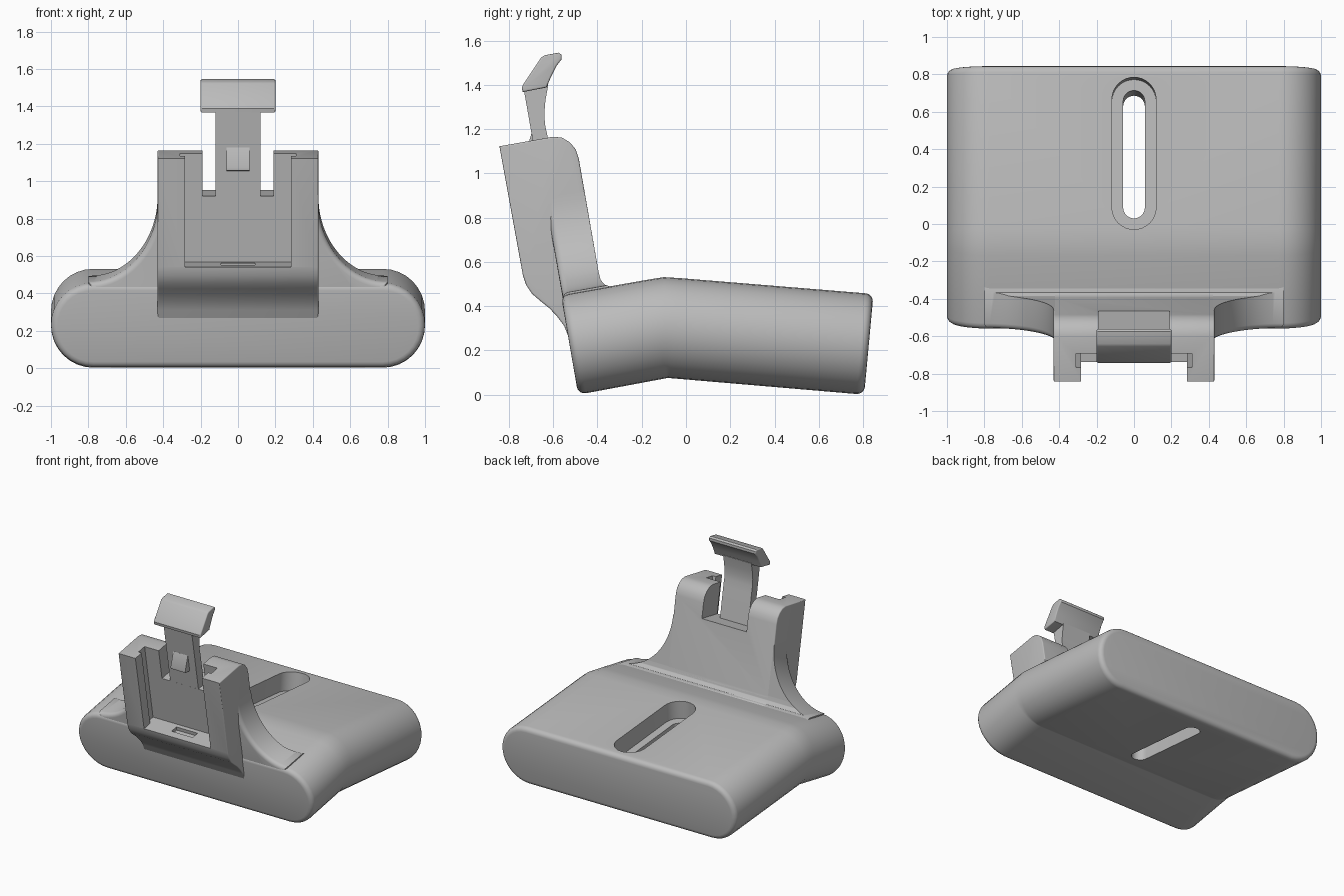
import bpy, bmesh, math
from mathutils import Vector

cube = bpy.data.objects.get("Cube")
if cube:
    bpy.data.objects.remove(cube, do_unlink=True)

grey = bpy.data.materials.new("light grey plastic")
grey.use_nodes = True
COLOUR = (0.5, 0.5, 0.5, 1)
grey.diffuse_color = COLOUR
grey.node_tree.nodes["Principled BSDF"].inputs["Base Color"].default_value = COLOUR

X, Y, Z = Vector((1, 0, 0)), Vector((0, 1, 0)), Vector((0, 0, 1))
LEAN = math.radians(10)
UP = Vector((0, -math.sin(LEAN), math.cos(LEAN)))        # up along the leaning neck
FRONT = Vector((0, -math.cos(LEAN), -math.sin(LEAN)))    # out of the neck's front
BASE = Vector((0, -0.48, 0))


def finish(name, bm):
    bmesh.ops.recalc_face_normals(bm, faces=bm.faces)
    mesh = bpy.data.meshes.new(name)
    bm.to_mesh(mesh)
    bm.free()
    mesh.materials.append(grey)
    obj = bpy.data.objects.new(name, mesh)
    bpy.context.collection.objects.link(obj)
    return obj


def loft(name, rings, round_ends=(), radius=0.0):
    """Skin closed rings, cap both ends and round the chosen end rims."""
    bm = bmesh.new()
    rows = [[bm.verts.new(p) for p in ring] for ring in rings]
    n = len(rows[0])
    for a, b in zip(rows, rows[1:]):
        for i in range(n):
            j = (i + 1) % n
            bm.faces.new((a[i], a[j], b[j], b[i]))
    caps = [bm.faces.new(rows[0]), bm.faces.new(rows[-1])]
    bmesh.ops.recalc_face_normals(bm, faces=bm.faces)
    rims = [e for k in round_ends for e in caps[k].edges]
    if rims:
        bmesh.ops.bevel(bm, geom=rims, offset=radius, segments=4, profile=0.5, affect='EDGES')
    return finish(name, bm)


def prism(name, points, w0, w1, origin=Vector(), u=Y, v=Z, w=X, **kw):
    rings = [[origin + u * a + v * b + w * d for a, b in points] for d in (w0, w1)]
    return loft(name, rings, **kw)


def box(name, half_width, b0, b1, c0, c1):
    """Box in the leaning frame of the neck."""
    pts = [(-half_width, b0), (half_width, b0), (half_width, b1), (-half_width, b1)]
    return prism(name, pts, c0, c1, BASE, X, UP, FRONT)


def combine(obj, other, operation):
    other.hide_render = True
    mod = obj.modifiers.new("cut", 'BOOLEAN')
    mod.operation, mod.solver, mod.object = operation, 'EXACT', other
    bpy.ops.object.select_all(action='DESELECT')
    bpy.context.view_layer.objects.active = obj
    obj.select_set(True)
    bpy.ops.object.modifier_apply(modifier=mod.name)
    bpy.data.objects.remove(other, do_unlink=True)


def stadium(half_len, r, steps=16):
    """Rounded bar along the first axis."""
    pts = []
    for side in (0, math.pi):
        for i in range(steps + 1):
            t = side - math.pi / 2 + math.pi * i / steps
            pts.append(((half_len if side == 0 else -half_len) + r * math.cos(t), r * math.sin(t)))
    return pts


# Body: bar section swept front to back with a bend in the middle
stations = [((-0.487, 0), (-0.565, 0.45)), ((-0.085, 0.075), (-0.17, 0.52)),
            ((-0.08, 0.076), (-0.1, 0.531)), ((-0.075, 0.075), (-0.02, 0.526)),
            ((0.805, 0), (0.847, 0.455))]
rings = []
for low, high in stations:
    low, high = Vector((0, *low)), Vector((0, *high))
    rings.append([X * a + low.lerp(high, b / 0.45 + 0.5) for a, b in stadium(0.775, 0.225)])
body = loft("body", rings, round_ends=(0, 1), radius=0.035)

# Long strap slot with a wider recess above it
tilt = math.radians(5)
along = Vector((0, math.cos(tilt), -math.sin(tilt)))
normal = Vector((0, math.sin(tilt), math.cos(tilt)))
centre = Vector((0, 0.378, 0.495))
combine(body, prism("recess_cutter", stadium(0.29, 0.118), -0.14, 0.2, centre, along, X, normal), 'DIFFERENCE')
combine(body, prism("slot_cutter", stadium(0.285, 0.058), -0.8, 0.2, centre + Y * 0.006, along, X, normal), 'DIFFERENCE')

# Neck: flared front outline trimmed by the back profile
back_fillet = [(-0.34, 0.488), (-0.365, 0.496), (-0.385, 0.517), (-0.394, 0.55)]
half = [(0.79, 0.2)]
for i in range(21):
    t = math.pi / 2 * i / 20
    half.append((0.8 - 0.37 * math.sin(t), 0.9 - 0.435 * math.cos(t)))
outline = half + [(-a, b) for a, b in reversed(half)]
neck = prism("neck", outline, 0, -0.3, BASE, X, UP, FRONT, round_ends=(0,), radius=0.03)
trim = [(-1, 0.1), (-0.2, 0.1), (-0.2, 0.495)] + back_fillet + [(-0.482, 1.05), (-1, 1.05)]
combine(neck, prism("neck_trim", trim, -1.2, 1.2), 'INTERSECT')

# Holder block with its rounded shoulder and curved underside
side = ([(-0.34, 0.3), (-0.5, 0.22), (-0.53, 0.26), (-0.55, 0.31), (-0.585, 0.357), (-0.62, 0.393),
         (-0.66, 0.425), (-0.695, 0.455), (-0.722, 0.495), (-0.737, 0.54), (-0.843, 1.122),
         (-0.6, 1.165), (-0.56, 1.161), (-0.525, 1.14), (-0.498, 1.108), (-0.484, 1.065)]
        + back_fillet[::-1])
holder = prism("holder", side, -0.43, 0.43, round_ends=(0, 1), radius=0.008)

# Pocket, side grooves, clip gap and small catch in the ledge
for half_width, b0, b1, c0, c1 in [(0.283, 0.577, 1.4, 0.01, 0.4), (0.31, 0.577, 1.4, 0.01, 0.085),
                                   (0.19, 0.936, 1.4, -0.4, 0.05), (0.09, 0.55, 0.65, 0.04, 0.1)]:
    combine(holder, box("holder_cutter", half_width, b0, b1, c0, c1), 'DIFFERENCE')

# Springy clip: tongue, thumb tab and wedge
tongue = prism("clip_tongue", [(-0.645, 0.88), (-0.575, 0.88), (-0.625, 1.165), (-0.637, 1.22), (-0.64, 1.27),
                               (-0.635, 1.33), (-0.622, 1.4), (-0.7, 1.42), (-0.733, 1.38)], -0.12, 0.12)
tab = prism("clip_tab", [(-0.738, 1.367), (-0.63, 1.388), (-0.608, 1.44), (-0.585, 1.485), (-0.562, 1.515),
                         (-0.562, 1.535), (-0.575, 1.545), (-0.64, 1.533), (-0.655, 1.522),
                         (-0.735, 1.402), (-0.742, 1.388)], -0.2, 0.2, round_ends=(0, 1), radius=0.008)
wedge = prism("clip_wedge", [(0, 1.07), (0.06, 1.085), (0.06, 1.1), (0.01, 1.2), (0, 1.2)], -0.062, 0.062,
              BASE, FRONT, UP, X)

# Smooth shading with crisp edges
bpy.ops.object.select_all(action='DESELECT')
for part in (body, neck, holder, tongue, tab, wedge):
    part.select_set(True)
bpy.context.view_layer.objects.active = body
bpy.ops.object.shade_smooth_by_angle(angle=math.radians(35))
